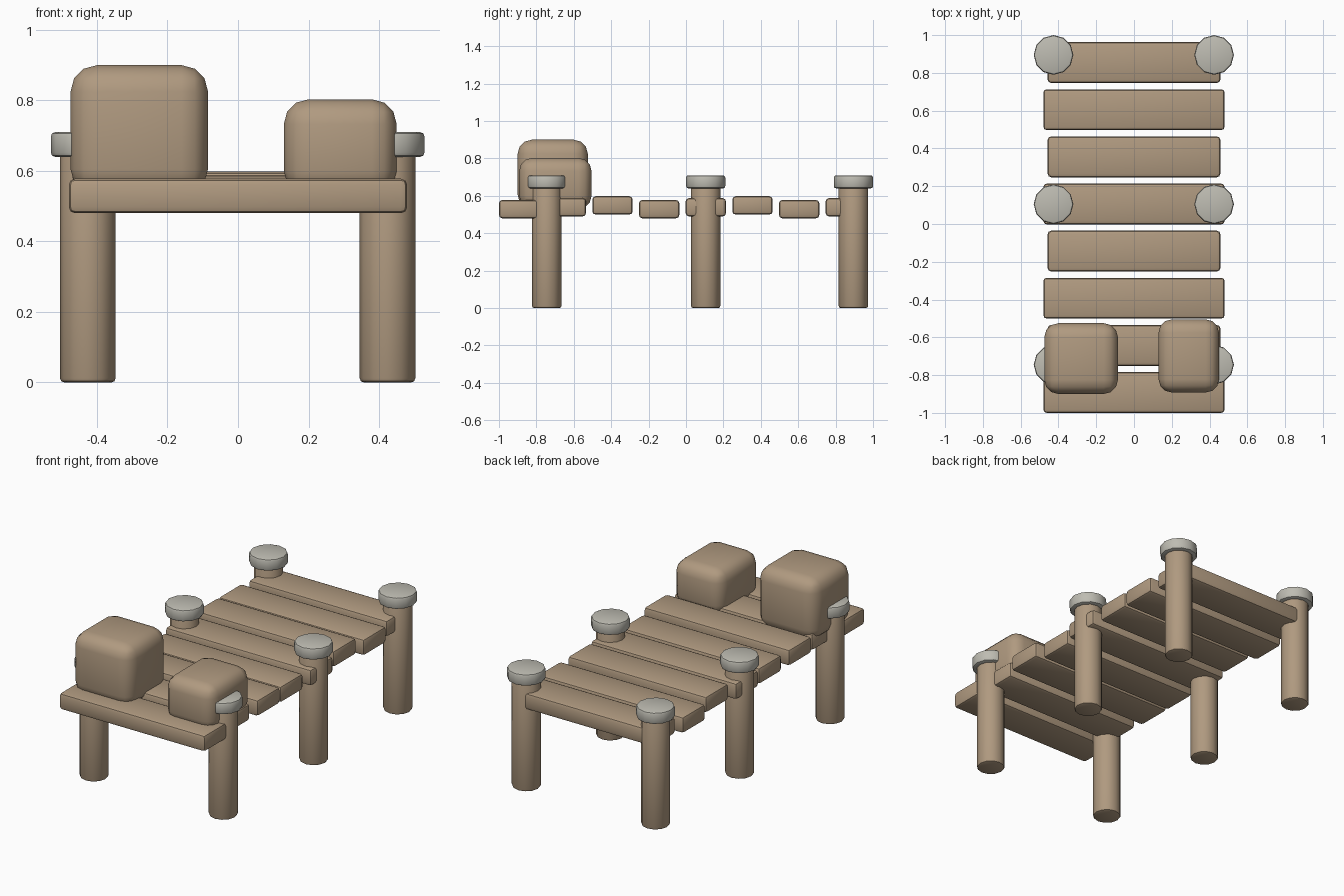
import bpy, math

cube = bpy.data.objects.get("Cube")
if cube:
    bpy.data.objects.remove(cube, do_unlink=True)


def material(name, rgb):
    m = bpy.data.materials.new(name)
    m.use_nodes = True
    m.diffuse_color = (*rgb, 1)
    bsdf = next(n for n in m.node_tree.nodes if n.type == 'BSDF_PRINCIPLED')
    bsdf.inputs["Base Color"].default_value = (*rgb, 1)
    return m


WOOD = material("weathered wood", (0.434, 0.323, 0.216))
STONE = material("pale grey", (0.515, 0.503, 0.445))


def finish(obj, name, mat, bevel, segments, smooth_angle):
    """Name, colour, round the sharp edges and shade."""
    obj.name = name
    obj.data.materials.append(mat)
    bpy.ops.object.transform_apply(location=False, rotation=False, scale=True)
    mod = obj.modifiers.new("rounded edges", 'BEVEL')
    mod.width = bevel
    mod.segments = segments
    mod.limit_method = 'ANGLE'
    mod.angle_limit = math.radians(40)
    bpy.ops.object.modifier_apply(modifier=mod.name)
    bpy.ops.object.shade_smooth_by_angle(angle=math.radians(smooth_angle))


def box(name, x, y, z, mat, bevel, segments):
    """Rounded box from (min, max) pairs on each axis."""
    spans = (x, y, z)
    bpy.ops.mesh.primitive_cube_add(size=1, location=[(a + b) / 2 for a, b in spans])
    obj = bpy.context.object
    obj.scale = [b - a for a, b in spans]
    finish(obj, name, mat, bevel, segments, 40)


def drum(name, x, y, z, radius, mat, bevel, smooth_angle):
    """Twelve-sided upright cylinder with softened rims."""
    bpy.ops.mesh.primitive_cylinder_add(vertices=12, radius=radius, depth=z[1] - z[0],
                                        location=(x, y, (z[0] + z[1]) / 2))
    finish(bpy.context.object, name, mat, bevel, 2, smooth_angle)


# Deck planks: alternate wide and narrow, at three repeating heights
for i in range(8):
    y = -1.0 + 0.2495 * i
    half = 0.48 if i % 2 == 0 else 0.457
    z = 0.48 + 0.01 * (i % 3)
    box(f"deck_plank_{i + 1}", (-half, half), (y, y + 0.216), (z, z + 0.098), WOOD, 0.018, 2)

# Posts with caps, in three pairs
for row, y in (("front", -0.745), ("middle", 0.105), ("back", 0.895)):
    for side, x in (("right", -0.426), ("left", 0.424)):
        drum(f"{row}_{side}_post", x, y, (0, 0.66), 0.079, WOOD, 0.012, 40)
        drum(f"{row}_{side}_post_cap", x, y, (0.64, 0.71), 0.105, STONE, 0.012, 40)

# Cargo crates on the front planks
box("large_crate", (-0.475, -0.085), (-0.9, -0.525), (0.53, 0.9), WOOD, 0.075, 3)
box("small_crate", (0.13, 0.45), (-0.892, -0.505), (0.53, 0.803), WOOD, 0.07, 3)
